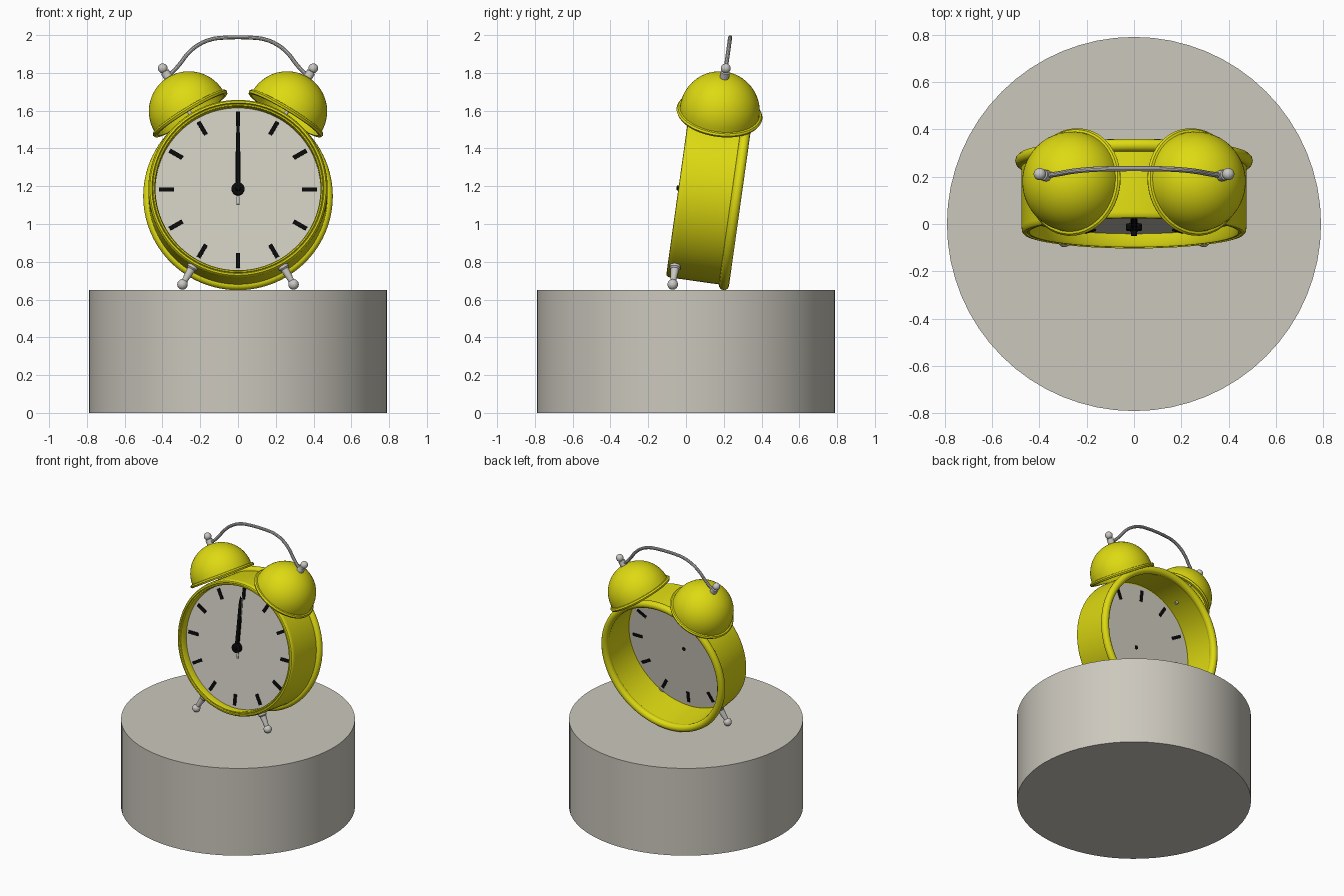
import bpy, bmesh, math
from mathutils import Matrix, Vector

if "Cube" in bpy.data.objects:
    bpy.data.objects.remove(bpy.data.objects["Cube"])


def material(name, rgb):
    m = bpy.data.materials.new(name)
    m.diffuse_color = (*rgb, 1)
    m.use_nodes = True
    m.node_tree.nodes["Principled BSDF"].inputs["Base Color"].default_value = m.diffuse_color
    return m


YELLOW = material("yellow_enamel", (0.73, 0.70, 0.006))
STONE = material("warm_grey", (0.60, 0.575, 0.51))
DIAL = material("pale_dial", (0.64, 0.62, 0.54))
METAL = material("silver_metal", (0.58, 0.57, 0.54))
BLACK = material("black", (0.003, 0.003, 0.003))

# clock frame: x right, y into the case, z up the dial; leans back 8 degrees
TILT = Matrix.Translation((0, -0.04, 1.19)) @ Matrix.Rotation(math.radians(-8), 4, 'X')
AXIS = TILT @ Matrix.Rotation(math.radians(-90), 4, 'X')   # z runs along case depth


def radial(angle, depth):
    """Frame whose z points outward from the dial centre at a clock angle."""
    return (TILT @ Matrix.Translation((0, depth, 0))
            @ Matrix.Rotation(math.radians(angle), 4, 'Y'))


def finish(name, bm, mat, matrix):
    bmesh.ops.remove_doubles(bm, verts=bm.verts, dist=1e-5)
    bmesh.ops.recalc_face_normals(bm, faces=bm.faces)
    bm.transform(matrix)
    me = bpy.data.meshes.new(name)
    bm.to_mesh(me)
    bm.free()
    me.materials.append(mat)
    ob = bpy.data.objects.new(name, me)
    bpy.context.collection.objects.link(ob)
    smooth(ob)
    return ob


def smooth(ob):
    bpy.ops.object.select_all(action='DESELECT')
    ob.select_set(True)
    bpy.context.view_layer.objects.active = ob
    bpy.ops.object.shade_smooth_by_angle(angle=math.radians(35))


def lathe(name, profile, mat, matrix, segs=32, closed=False):
    """Revolve (radius, height) points about z."""
    bm = bmesh.new()
    vs = [bm.verts.new((r, 0, z)) for r, z in profile]
    pairs = list(zip(vs, vs[1:])) + ([(vs[-1], vs[0])] if closed else [])
    es = [bm.edges.new(p) for p in pairs]
    bmesh.ops.spin(bm, geom=vs + es, cent=(0, 0, 0), axis=(0, 0, 1),
                   angle=math.tau, steps=segs, use_merge=True)
    return finish(name, bm, mat, matrix)


def arc(r, z, rad, a0, a1, n):
    """Points on an arc in the profile plane, angles from the radius axis."""
    return [(r + rad * math.cos(math.radians(a0 + (a1 - a0) * i / n)),
             z + rad * math.sin(math.radians(a0 + (a1 - a0) * i / n))) for i in range(n + 1)]


def plate(name, outline, y0, y1, mat, matrix):
    """Extrude an x-z outline between two depths."""
    bm = bmesh.new()
    f = bm.faces.new([bm.verts.new((x, y0, z)) for x, z in outline])
    ext = bmesh.ops.extrude_face_region(bm, geom=[f])
    bmesh.ops.translate(bm, vec=(0, y1 - y0, 0),
                        verts=[v for v in ext['geom'] if isinstance(v, bmesh.types.BMVert)])
    return finish(name, bm, mat, matrix)


# pedestal
lathe("pedestal", [(0, 0), (0.79, 0), (0.79, 0.65), (0, 0.65)], STONE, Matrix(), 64)

# open-backed case with a rounded front lip
lathe("case", [(0.437, 0.06), (0.437, 0.015), (0.442, 0.004), (0.449, 0.004),
               (0.452, 0.008), (0.456, 0.0), (0.466, 0.002), (0.473, 0.01),
               (0.475, 0.025), (0.475, 0.31), (0.455, 0.31), (0.455, 0.06)],
      YELLOW, AXIS, 96, True)
lathe("back_ring", arc(0.475, 0.31, 0.027, 0, 330, 11), YELLOW, AXIS, 96, True)

# dial with hour marks that show on both sides
lathe("dial", [(0, 0.06), (0.445, 0.06), (0.445, 0.066), (0, 0.066)], DIAL, AXIS, 96)
for h in range(12):
    plate("hour_mark", [(-0.011, 0.34), (0.011, 0.34), (0.011, 0.418), (-0.011, 0.418)],
          0.052, 0.071, BLACK, radial(h * 30, 0))

# hands stacked on the hub
plate("hour_hand", [(-0.012, 0), (0.012, 0), (0.012, 0.20), (0, 0.235), (-0.012, 0.20)],
      0.03, 0.037, BLACK, TILT)
plate("minute_hand", [(-0.012, 0), (0.012, 0), (0.009, 0.33), (0, 0.37), (-0.009, 0.33)],
      0.018, 0.025, BLACK, TILT)
plate("second_hand", [(-0.007, -0.08), (0.007, -0.08), (0.003, 0.36), (-0.003, 0.36)],
      0.042, 0.046, METAL, TILT)
lathe("hub", [(0, -0.01), (0.012, -0.01), (0.014, 0.01), (0.034, 0.014),
              (0.034, 0.04), (0.014, 0.042), (0.014, 0.068), (0, 0.068)], BLACK, AXIS, 24)

R, BELL = 0.212, 0.505
for side, angle in (("left", -31), ("right", 31)):
    frame = radial(angle, 0.16)
    # hollow bell with a beaded rim
    lathe(side + "_bell",
          arc(0, 0, R, 90, 0, 14) + [(0.222, -0.002), (0.229, -0.012), (0.223, -0.024), (0.205, -0.024)]
          + arc(0, 0, R - 0.012, 0, 90, 14),
          YELLOW, frame @ Matrix.Translation((0, 0, BELL)), 48)
    # post through the bell, collar and ball
    lathe(side + "_bell_post", [(0, 0.44), (0.011, 0.44), (0.011, 0.74), (0, 0.74)],
          METAL, frame, 16)
    lathe(side + "_collar", [(0, 0.71), (0.024, 0.71), (0.024, 0.75), (0.014, 0.755), (0, 0.755)],
          METAL, frame, 20)
    lathe(side + "_knob", arc(0, 0.773, 0.026, -90, 90, 10), METAL, frame, 20)

    # splayed front foot
    foot = radial(180 - math.copysign(30, angle) if angle > 0 else 210, 0.041)
    lathe(side + "_leg", [(0, 0.45), (0.029, 0.45), (0.029, 0.487), (0.022, 0.495),
                          (0.014, 0.58), (0, 0.58)], METAL, foot, 20)
    lathe(side + "_foot_ball", arc(0, 0.588, 0.028, -90, 90, 10), METAL, foot, 20)

# wire carrying handle
half = [(0.385, 0.615), (0.345, 0.645), (0.305, 0.69), (0.265, 0.742),
        (0.21, 0.788), (0.14, 0.818), (0.07, 0.827)]
path = [(-x, z) for x, z in half] + [(0, 0.829)] + half[::-1]
cu = bpy.data.curves.new("handle", 'CURVE')
cu.dimensions = '3D'
cu.bevel_depth = 0.011
cu.bevel_resolution = 3
cu.use_fill_caps = True
cu.resolution_u = 5
sp = cu.splines.new('BEZIER')
sp.bezier_points.add(len(path) - 1)
for p, (x, z) in zip(sp.bezier_points, path):
    p.co = TILT @ Vector((x, 0.16, z))
    p.handle_left_type = p.handle_right_type = 'AUTO'
cu.materials.append(METAL)
handle = bpy.data.objects.new("handle", cu)
bpy.context.collection.objects.link(handle)
bpy.ops.object.select_all(action='DESELECT')
handle.select_set(True)
bpy.context.view_layer.objects.active = handle
bpy.ops.object.convert(target='MESH')
smooth(bpy.context.view_layer.objects.active)
